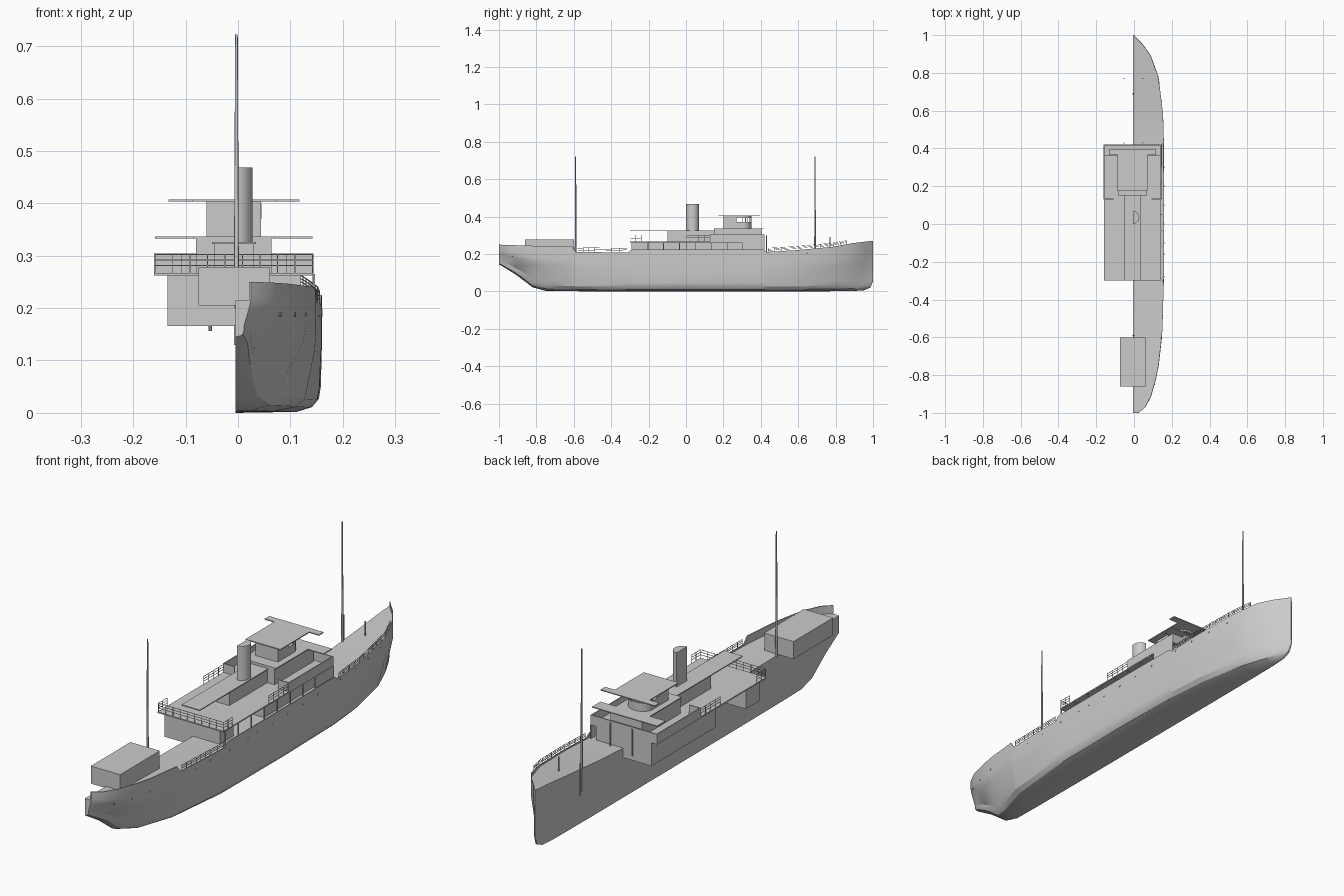
import bpy, bmesh, math
from mathutils import Vector, Matrix

if "Cube" in bpy.data.objects:
    bpy.data.objects.remove(bpy.data.objects["Cube"])

C = -0.008      # centre line of the superstructure
CUT = -0.005    # flat face of the half hull


def finish(name, bm, smooth=False):
    bmesh.ops.recalc_face_normals(bm, faces=bm.faces)
    me = bpy.data.meshes.new(name)
    bm.to_mesh(me)
    bm.free()
    ob = bpy.data.objects.new(name, me)
    bpy.context.collection.objects.link(ob)
    if smooth:
        bpy.ops.object.select_all(action='DESELECT')
        ob.select_set(True)
        bpy.context.view_layer.objects.active = ob
        bpy.ops.object.shade_smooth_by_angle(angle=math.radians(30))
    return ob


def prism(name, pts, z0, z1):
    """Extrude an xy outline from z0 to z1."""
    bm = bmesh.new()
    lo = [bm.verts.new((x, y, z0)) for x, y in pts]
    hi = [bm.verts.new((x, y, z1)) for x, y in pts]
    bm.faces.new(lo)
    bm.faces.new(hi)
    for i in range(len(pts)):
        j = (i + 1) % len(pts)
        bm.faces.new((lo[i], lo[j], hi[j], hi[i]))
    return finish(name, bm)


def box(name, x0, x1, y0, y1, z0, z1):
    return prism(name, [(x0, y0), (x1, y0), (x1, y1), (x0, y1)], z0, z1)


def add_beam(bm, p, q, r=0.0008):
    p, q = Vector(p), Vector(q)
    d = q - p
    m = (Matrix.Translation((p + q) / 2) @ d.to_track_quat('Z', 'Y').to_matrix().to_4x4()
         @ Matrix.Diagonal((2 * r, 2 * r, d.length, 1)))
    bmesh.ops.create_cube(bm, size=1, matrix=m)


def rail(name, pts, h, step=0.035):
    """Posts and three bars along a path."""
    bm = bmesh.new()
    up = Vector((0, 0, h))
    for a, b in zip(pts, pts[1:]):
        a, b = Vector(a), Vector(b)
        n = max(1, round((b - a).length / step))
        for i in range(n + 1):
            p = a.lerp(b, i / n)
            add_beam(bm, p, p + up)
        for k in (0.4, 0.7, 1):
            add_beam(bm, a + up * k, b + up * k)
    return finish(name, bm)


def pole(name, x, y, z0, z1, r0, r1):
    bm = bmesh.new()
    bmesh.ops.create_cone(bm, cap_ends=True, segments=12, radius1=r0, radius2=r1, depth=z1 - z0,
                          matrix=Matrix.Translation((x, y, (z0 + z1) / 2)))
    return finish(name, bm, True)


# Half hull: y, sheer width, mid width, bilge width, flat bottom, keel z, deck z, top z
stations = [
    (-1.00, .025, .022, .012, .004, .145, .215, .250),
    (-.97, .060, .055, .025, .006, .127, .215, .249),
    (-.91, .092, .084, .030, .008, .090, .213, .247),
    (-.82, .117, .108, .050, .012, .022, .211, .244),
    (-.75, .131, .124, .082, .025, .003, .209, .242),
    (-.61, .147, .144, .128, .065, .001, .206, .240),
    (-.59, .149, .146, .132, .070, .001, .205, .212),
    (-.31, .158, .158, .155, .108, .000, .203, .207),
    (-.29, .159, .159, .156, .110, .000, .203, .225),
    (.10, .160, .160, .158, .112, .000, .203, .225),
    (.41, .158, .158, .153, .105, .000, .206, .225),
    (.43, .158, .157, .152, .104, .000, .206, .211),
    (.58, .154, .152, .142, .085, .000, .215, .220),
    (.78, .130, .124, .103, .045, .001, .232, .238),
    (.89, .090, .080, .058, .018, .002, .243, .258),
    (.95, .048, .040, .026, .008, .006, .248, .265),
    (.985, .014, .010, .007, .002, .020, .250, .269),
    (1.00, .001, .000, -.001, -.002, .055, .252, .271),
]
bm = bmesh.new()
rings = []
for y, b, m, w, f, k, deck, top in stations:
    h = top - k
    inner = max(b - .004, CUT + .003)
    sec = [(CUT, k), (f, k + .002), (f + .65 * (w - f), k + h * .05), (f + .92 * (w - f), k + h * .12),
           (w, k + h * .22), (m, k + h * .55), (b, k + h * .72), (b, top),
           (inner, top), (inner, deck), (CUT, deck)]
    rings.append([bm.verts.new((x, y, z)) for x, z in sec])
for r, s in zip(rings, rings[1:]):
    for i in range(len(r)):
        j = (i + 1) % len(r)
        bm.faces.new((r[i], r[j], s[j], s[i]))
bm.faces.new(rings[0])
bm.faces.new(rings[-1])
finish("half_hull", bm, True)


def edge(y):
    """Sheer position on the hull side at y."""
    for s, t in zip(stations, stations[1:]):
        if s[0] <= y <= t[0]:
            u = (y - s[0]) / (t[0] - s[0])
            return Vector((s[1] + u * (t[1] - s[1]) - .002, y, s[7] + u * (t[7] - s[7])))


# Hull rails, portholes and openings along the side passage
rail("aft_well_rail", [edge(y) for y in (-.58, -.49, -.4, -.315)], .023)
rail("fore_rail", [edge(y) for y in (.44, .51, .58, .65, .72, .79, .86)], .020)
bm = bmesh.new()
for y in (-.93, -.85, -.76, -.5, -.4, -.28, -.16, -.1, .0, .1, .2, .3, .45, .55, .65, .75):
    p = edge(y)
    n = Vector((edge(y - .01).y - edge(y + .01).y, edge(y + .01).x - edge(y - .01).x, 0)) * -1
    bmesh.ops.create_cone(bm, cap_ends=True, segments=10, radius1=.004, radius2=.004, depth=.003,
                          matrix=Matrix.Translation((p.x + .002, y, .188 + max(0, y) * .03))
                          @ n.to_track_quat('Z', 'Y').to_matrix().to_4x4())
finish("portholes", bm)
bm = bmesh.new()
for i in range(8):
    add_beam(bm, (.145, -.29 + i * .085, .2), (.145, -.29 + i * .085, .265), .002)
finish("passage_posts", bm)
box("passage_plating", .142, .147, .30, .42, .2, .265)

# Poop house, lower deckhouses and boat deck
box("poop_house", -.075, .06, -.86, -.60, .205, .278)
box("fore_lower_house", -.135, .12, .0, .42, .166, .264)
box("aft_lower_house", -.135, .12, -.29, -.2, .166, .264)
box("lower_casing", -.075, .06, -.2, .0, .2, .264)
box("boat_deck", -.16, .143, -.3, .42, .262, .267)

# Forward bulwarks and boat deck rails, mirrored about the centre line
box("bridge_front_bulwark", -.16, .143, .415, .42, .265, .304)
for side, tag in ((-1, "left"), (1, "right")):
    x = C + side * .15
    box("side_bulwark_" + tag, x - .0025, x + .0025, .13, .42, .265, .304)
    box("bulwark_return_" + tag, min(x, x - side * .05), max(x, x - side * .05), .13, .134, .265, .304)
    rail("aft_side_rail_" + tag, [(x, -.297, .267), (x, -.24, .267)], .035, .03)
    rail("mid_side_rail_" + tag, [(x, .0, .267), (x, .13, .267)], .033, .03)
rail("aft_deck_rail", [(-.158, -.297, .267), (.142, -.297, .267)], .035)

# Upper casing with its long roof
box("engine_casing", C - .038, C + .038, -.1, .18, .265, .322)
box("casing_roof", C - .042, C + .042, -.3, .18, .322, .326)
box("bridge_house", C - .072, C + .072, .15, .405, .265, .333)


def tee(name, wing, body, yb, yw, yf, z):
    pts = [(body, yb), (body, yw), (wing, yw), (wing, yf)]
    prism(name, [(C + x, y) for x, y in pts] + [(C - x, y) for x, y in reversed(pts)], z, z + .004)


tee("bridge_deck", .15, .078, .15, .36, .415, .333)
tee("wheelhouse_roof", .125, .08, .175, .365, .395, .403)

# Wheelhouse: solid back, curved windowed front
box("wheelhouse_back", C - .052, C + .052, .2, .27, .335, .404)
arc = [(C + .052 * math.cos(math.pi * i / 10), .305 + .045 * math.sin(math.pi * i / 10)) for i in range(11)]
outline = [(C - .052, .27), (C + .052, .27)] + arc
prism("wheelhouse_sill", outline, .335, .372)
prism("wheelhouse_header", outline, .396, .404)
bm = bmesh.new()
for x, y in arc:
    add_beam(bm, (C + (x - C) * .97, y - .001, .37), (C + (x - C) * .97, y - .001, .4), .002)
finish("window_posts", bm)

# Half-round funnel
prism("funnel", [(CUT + .033 * math.sin(math.pi * i / 16), .035 - .034 * math.cos(math.pi * i / 16))
                 for i in range(17)], .325, .468)

# Masts and deck posts
pole("aft_mast", -.003, -.59, .20, .722, .005, .0025)
pole("fore_mast", -.003, .69, .13, .722, .005, .0025)
for side in (-1, 1):
    pole("bow_post", -.003 + side * .05, .77, .156, .29, .003, .003)
    pole("house_front_post", -.003 + side * .05, .43, .19, .3, .003, .003)
